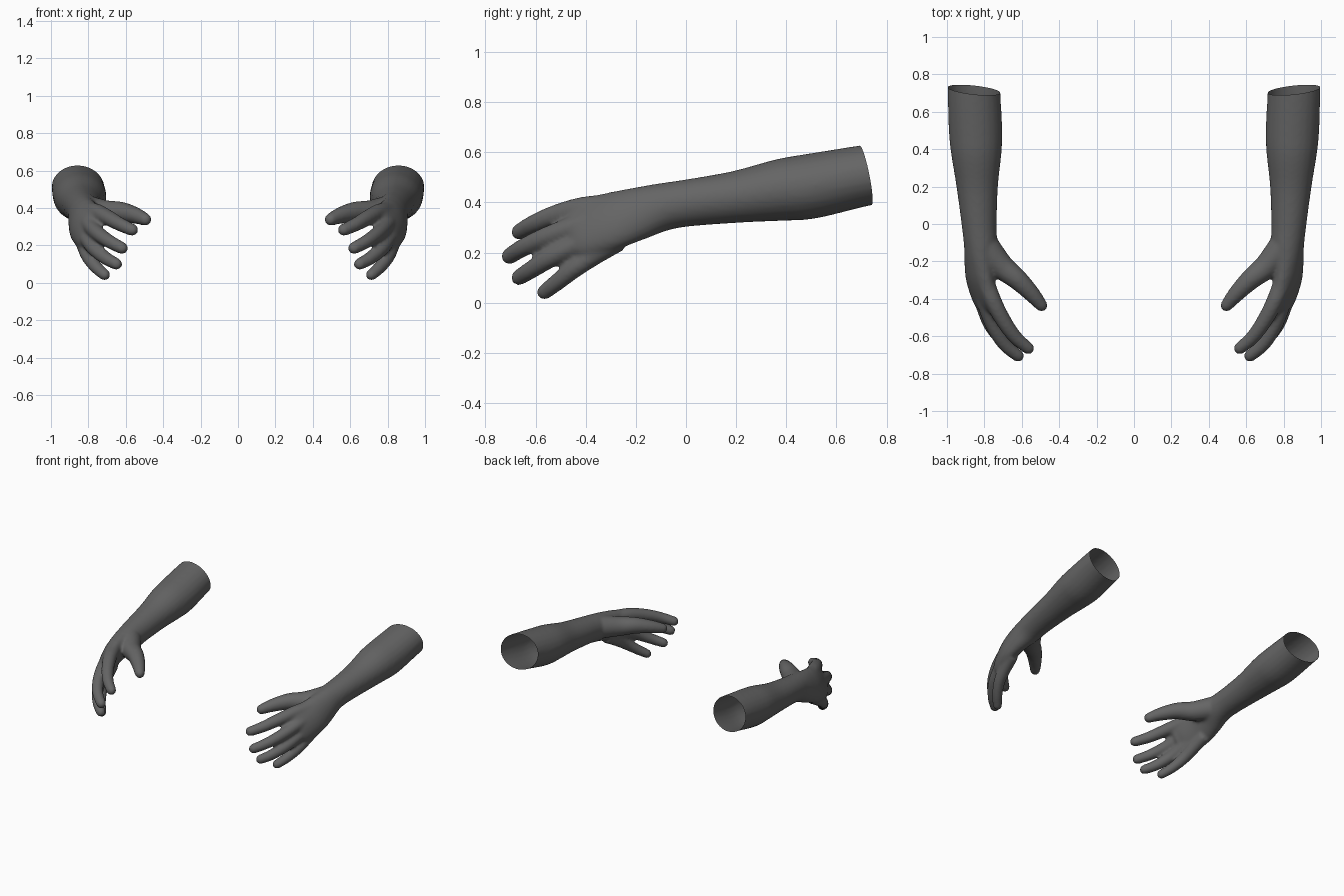
import bpy, bmesh, math
from mathutils import Vector

cube = bpy.data.objects.get("Cube")
if cube:
    bpy.data.objects.remove(cube)

skin = bpy.data.materials.new("dark_grey")
skin.use_nodes = True
colour = (0.13, 0.13, 0.13, 1)
skin.diffuse_color = colour
skin.node_tree.nodes["Principled BSDF"].inputs["Base Color"].default_value = colour

SIDES = 24


def spline(rows, steps=6):
    """Smooth Catmull-Rom interpolation through rows of numbers."""
    rows = [tuple(r) for r in rows]
    pad = [rows[0]] + rows + [rows[-1]]
    out = []
    for i in range(len(rows) - 1):
        for s in range(steps):
            t = s / steps
            out.append([0.5 * (2 * b + (c - a) * t + (2 * a - 5 * b + 4 * c - d) * t * t
                               + (3 * b - a - 3 * c + d) * t ** 3)
                        for a, b, c, d in zip(*pad[i:i + 4])])
    return out + [list(rows[-1])]


def limb(bm, rows):
    """Closed tube; each row is x, y, z, half height, half thickness, tilt."""
    rings = spline(rows)
    centres = [Vector(r[:3]) for r in rings]
    loops = []

    def add_ring(c, u, v, a, b):
        loops.append([bm.verts.new(c + u * a * math.cos(k * math.tau / SIDES)
                                   + v * b * math.sin(k * math.tau / SIDES))
                      for k in range(SIDES)])

    for i, (c, r) in enumerate(zip(centres, rings)):
        t = (centres[min(i + 1, len(rings) - 1)] - centres[max(i - 1, 0)]).normalized()
        tilt = math.radians(r[5])
        u = Vector((-math.sin(tilt), 0, math.cos(tilt)))
        u = (u - t * u.dot(t)).normalized()
        add_ring(c, u, t.cross(u), r[3], r[4])
    # rounded far end
    for k in (30, 55, 75):
        f = math.radians(k)
        add_ring(c + t * r[4] * math.sin(f), u, t.cross(u),
                 r[3] * math.cos(f), r[4] * math.cos(f))
    for p, q in zip(loops, loops[1:]):
        for k in range(SIDES):
            n = (k + 1) % SIDES
            bm.faces.new((p[k], p[n], q[n], q[k]))
    bm.faces.new(loops[0][::-1])
    bm.faces.new(loops[-1])


def digit(bm, points, base, tip):
    n = len(points) - 1
    limb(bm, [(*p, *[base + (tip - base) * i / n] * 2, 0) for i, p in enumerate(points)])


bm = bmesh.new()
# forearm, wrist and palm
limb(bm, [
    (0.855, 0.85, 0.53, 0.12, 0.14, 0),
    (0.855, 0.70, 0.505, 0.122, 0.141, 0),
    (0.847, 0.50, 0.465, 0.13, 0.143, 0),
    (0.843, 0.38, 0.45, 0.124, 0.135, 0),
    (0.838, 0.20, 0.422, 0.104, 0.111, 0),
    (0.828, 0.0, 0.397, 0.094, 0.094, 8),
    (0.822, -0.10, 0.38, 0.097, 0.088, 15),
    (0.828, -0.20, 0.353, 0.110, 0.074, 20),
    (0.822, -0.30, 0.325, 0.122, 0.064, 22),
    (0.792, -0.41, 0.298, 0.122, 0.052, 24),
    (0.775, -0.45, 0.285, 0.105, 0.04, 24),
])
# thumb with its fleshy base
digit(bm, [(0.79, -0.13, 0.385), (0.71, -0.225, 0.375), (0.625, -0.295, 0.377),
           (0.55, -0.37, 0.36), (0.495, -0.435, 0.338)], 0.078, 0.034)
# index, middle, ring and little fingers
digit(bm, [(0.80, -0.30, 0.385), (0.75, -0.42, 0.375), (0.69, -0.53, 0.345),
           (0.63, -0.61, 0.312), (0.565, -0.665, 0.282)], 0.05, 0.033)
digit(bm, [(0.82, -0.30, 0.345), (0.793, -0.43, 0.308), (0.75, -0.55, 0.265),
           (0.69, -0.645, 0.222), (0.62, -0.705, 0.185)], 0.048, 0.033)
digit(bm, [(0.83, -0.30, 0.29), (0.81, -0.41, 0.245), (0.77, -0.53, 0.185),
           (0.71, -0.615, 0.133), (0.65, -0.667, 0.1)], 0.048, 0.032)
digit(bm, [(0.835, -0.27, 0.25), (0.82, -0.36, 0.195), (0.80, -0.44, 0.14),
           (0.76, -0.51, 0.085), (0.713, -0.565, 0.042)], 0.046, 0.031)
bmesh.ops.recalc_face_normals(bm, faces=bm.faces)
mesh = bpy.data.meshes.new("left_arm")
bm.to_mesh(mesh)
bm.free()
left = bpy.data.objects.new("left_arm", mesh)
bpy.context.collection.objects.link(left)

# fuse the parts into one soft skin
fuse = left.modifiers.new("fuse", 'REMESH')
fuse.mode = 'VOXEL'
fuse.voxel_size = 0.01
soften = left.modifiers.new("soften", 'SMOOTH')
soften.factor = 0.5
soften.iterations = 8
fused = bpy.data.meshes.new_from_object(left.evaluated_get(bpy.context.evaluated_depsgraph_get()))
left.modifiers.clear()

# open, slanted cut at the elbow
bm = bmesh.new()
bm.from_mesh(fused)
bmesh.ops.bisect_plane(bm, geom=bm.verts[:] + bm.edges[:] + bm.faces[:],
                       plane_co=(0.855, 0.717, 0.505), plane_no=(-0.11, 1, 0.2),
                       clear_outer=True)
for f in bm.faces:
    f.smooth = True
    f.material_index = 0
mesh.materials.append(skin)
bm.to_mesh(mesh)

# mirrored right arm
bmesh.ops.scale(bm, vec=(-1, 1, 1), verts=bm.verts)
bmesh.ops.reverse_faces(bm, faces=bm.faces)
mirror_mesh = bpy.data.meshes.new("right_arm")
bm.to_mesh(mirror_mesh)
bm.free()
mirror_mesh.materials.append(skin)
bpy.context.collection.objects.link(bpy.data.objects.new("right_arm", mirror_mesh))
bpy.data.meshes.remove(fused)
